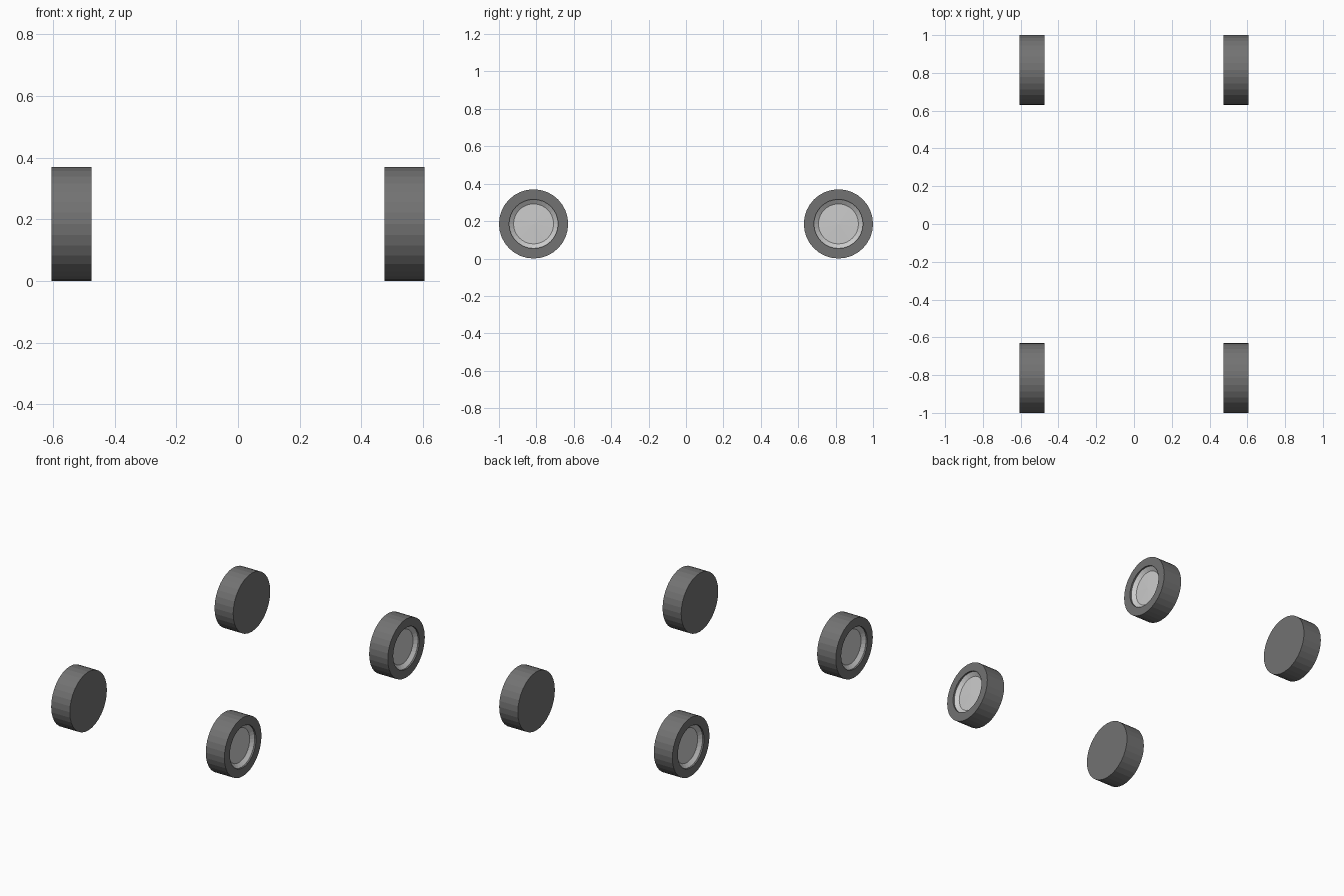
import bpy, bmesh
from math import sin, cos, pi

if "Cube" in bpy.data.objects:
    bpy.data.objects.remove(bpy.data.objects["Cube"])

SIDES = 32
R = 0.185              # tyre radius
X_IN, X_OUT = 0.475, 0.605
Y = 0.815

rubber = bpy.data.materials.new("dark_rubber")
rubber.diffuse_color = (0.17, 0.17, 0.17, 1)
rubber.use_nodes = True
rubber.node_tree.nodes["Principled BSDF"].inputs["Base Color"].default_value = rubber.diffuse_color


def lathe(name, profile, side, y, mat=None):
    """Spin (x, radius) points about the wheel's axle; radius 0 is a pole."""
    bm = bmesh.new()
    rings = []
    for x, r in profile:
        n = SIDES if r > 0 else 1
        rings.append([bm.verts.new((side * x, y + r * cos(2 * pi * i / SIDES),
                                    R + r * sin(2 * pi * i / SIDES))) for i in range(n)])
    for a, b in zip(rings, rings[1:]):
        for i in range(SIDES):
            j = (i + 1) % SIDES
            loop = [a[i % len(a)], a[j % len(a)], b[j % len(b)], b[i % len(b)]]
            bm.faces.new(list(dict.fromkeys(loop)))
    bmesh.ops.recalc_face_normals(bm, faces=bm.faces)
    # outermost hub surface must face away from the car
    if mat is None:
        bm.normal_update()
        if sum(f.normal.x for f in bm.faces) * side < 0:
            bmesh.ops.reverse_faces(bm, faces=bm.faces)
    me = bpy.data.meshes.new(name)
    bm.to_mesh(me)
    bm.free()
    if mat:
        me.materials.append(mat)
    ob = bpy.data.objects.new(name, me)
    bpy.context.collection.objects.link(ob)
    return ob


# tyre: closed inner side, tread, outer sidewall, recess wall
tyre = [(X_IN, 0), (X_IN, R), (X_OUT, R), (X_OUT, 0.131), (X_OUT - 0.01, 0.131)]
# hub: sloped rim leading to a very slightly domed disc
hub = [(X_OUT - 0.01, 0.131), (X_OUT - 0.028, 0.107), (X_OUT - 0.025, 0)]

for side, sname in ((-1, "left"), (1, "right")):
    for end, ename in ((-1, "front"), (1, "back")):
        lathe(f"{ename}_{sname}_tyre", tyre, side, end * Y, rubber)
        lathe(f"{ename}_{sname}_hub", hub, side, end * Y)
